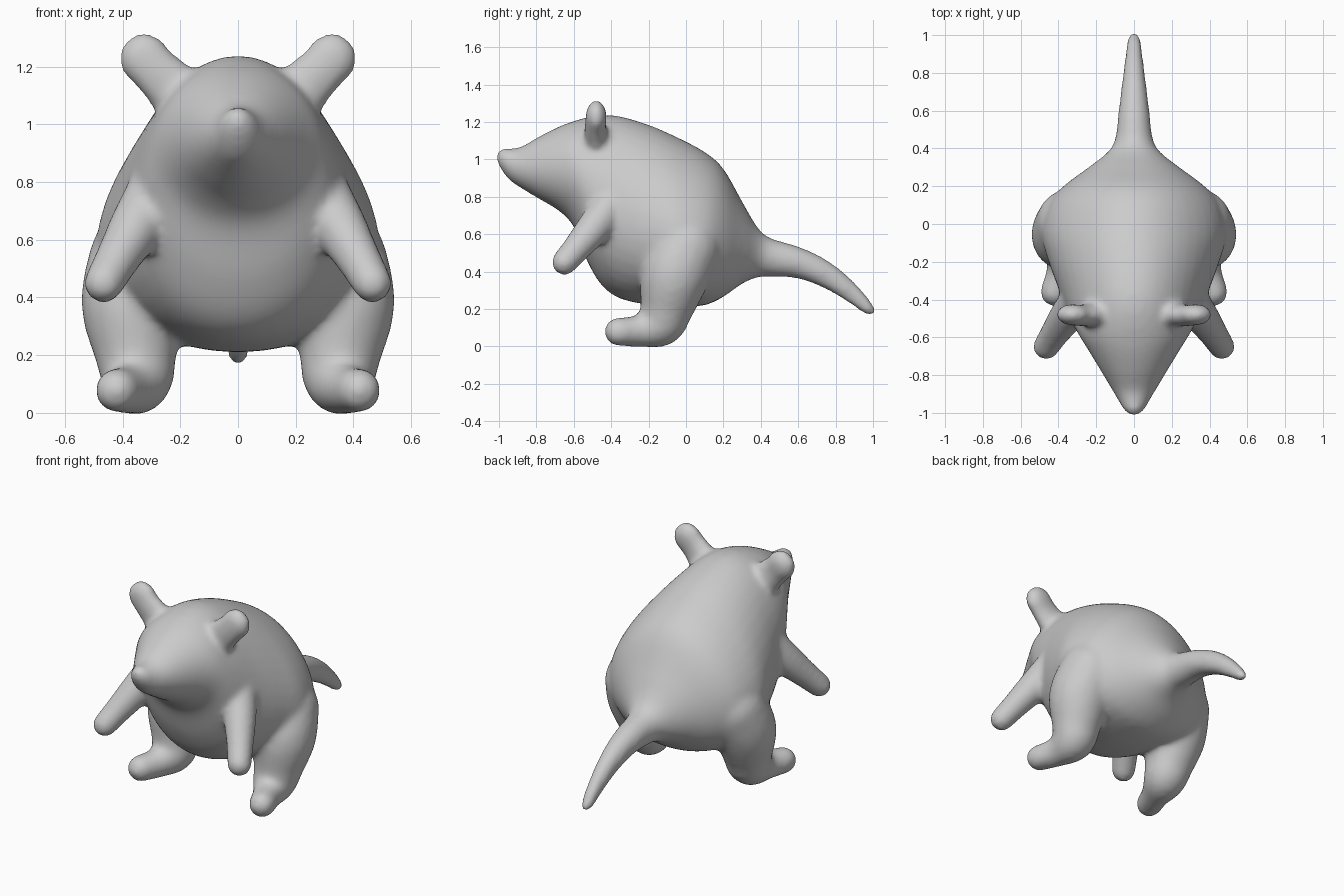
import bpy, bmesh, math
from mathutils import Vector, Matrix

bm = bmesh.new()


def spline(rows, steps):
    """Catmull-Rom interpolation through tuples of any length."""
    pts = [Vector(r) for r in rows]
    out = []
    for i in range(len(pts) - 1):
        a, b, c, d = pts[max(i - 1, 0)], pts[i], pts[i + 1], pts[min(i + 2, len(pts) - 1)]
        for s in range(steps):
            t = s / steps
            out.append(0.5 * (2 * b + (c - a) * t + (2 * a - 5 * b + 4 * c - d) * t * t
                              + (3 * b - a - 3 * c + d) * t ** 3))
    return out + [pts[-1]]


def loft(sections, n=40):
    """Pear-shaped slices along y: (y, bottom z, top z, half width, bottom heaviness)."""
    rings = []
    for y, zb, zt, w, k in spline(sections, 4):
        ring = []
        for i in range(n):
            t = math.tau * i / n
            x = w * math.sin(t) * (1 - k * math.cos(t))
            ring.append(bm.verts.new((x, y, (zb + zt) / 2 + (zt - zb) / 2 * math.cos(t))))
        rings.append(ring)
    for a, b in zip(rings, rings[1:]):
        for i in range(n):
            j = (i + 1) % n
            bm.faces.new((a[i], b[i], b[j], a[j]))
    bm.faces.new(rings[0])
    bm.faces.new(rings[-1][::-1])


def limb(points, flat=1.0, steps=6):
    """Mirrored pair of limbs, swept as balls along (x, y, z, radius)."""
    for x, y, z, r in spline(points, steps):
        for side in (-1, 1):
            m = Matrix.Translation((side * x, y, z)) @ Matrix.Diagonal((1, flat, 1, 1))
            bmesh.ops.create_uvsphere(bm, u_segments=20, v_segments=12, radius=r, matrix=m)


# Snout, head, torso and tail
loft([
    (-1.010, 0.985, 1.040, 0.025, 0),
    (-0.985, 0.940, 1.058, 0.055, 0),
    (-0.940, 0.885, 1.058, 0.080, 0),
    (-0.880, 0.845, 1.068, 0.115, 0),
    (-0.780, 0.785, 1.125, 0.175, 0),
    (-0.680, 0.725, 1.175, 0.235, 0),
    (-0.600, 0.640, 1.205, 0.285, 0),
    (-0.530, 0.460, 1.225, 0.325, 0.02),
    (-0.450, 0.325, 1.237, 0.360, 0.06),
    (-0.350, 0.255, 1.230, 0.395, 0.12),
    (-0.200, 0.222, 1.185, 0.445, 0.18),
    (-0.050, 0.210, 1.120, 0.480, 0.22),
    (0.100, 0.220, 1.040, 0.450, 0.20),
    (0.200, 0.265, 0.950, 0.370, 0.15),
    (0.300, 0.335, 0.775, 0.240, 0.08),
    (0.380, 0.368, 0.640, 0.140, 0),
    (0.450, 0.372, 0.580, 0.100, 0),
    (0.600, 0.362, 0.535, 0.082, 0),
    (0.750, 0.305, 0.465, 0.064, 0),
    (0.880, 0.225, 0.365, 0.048, 0),
    (0.970, 0.165, 0.265, 0.038, 0),
    (1.008, 0.165, 0.215, 0.022, 0),
])

# Haunches and feet
limb([(0.33, 0.00, 0.52, 0.19), (0.36, -0.06, 0.38, 0.185), (0.355, -0.10, 0.22, 0.145),
      (0.35, -0.135, 0.125, 0.125), (0.375, -0.24, 0.085, 0.088), (0.42, -0.36, 0.078, 0.077)])

# Arms
limb([(0.29, -0.40, 0.76, 0.10), (0.35, -0.48, 0.65, 0.095),
      (0.42, -0.58, 0.53, 0.078), (0.465, -0.65, 0.45, 0.070)])

# Ears
limb([(0.21, -0.48, 1.11, 0.10), (0.28, -0.485, 1.18, 0.088), (0.325, -0.48, 1.228, 0.089)], flat=0.65)

mesh = bpy.data.meshes.new("animal_body")
bmesh.ops.recalc_face_normals(bm, faces=bm.faces)
bm.to_mesh(mesh)
bm.free()
body = bpy.data.objects.new("animal_body", mesh)
bpy.context.collection.objects.link(body)

# Blend all parts into one smooth skin
fuse = body.modifiers.new("fuse", "REMESH")
fuse.mode = "VOXEL"
fuse.voxel_size = 0.016
fuse.use_smooth_shade = True
soften = body.modifiers.new("soften", "SMOOTH")
soften.factor = 0.5
soften.iterations = 14
